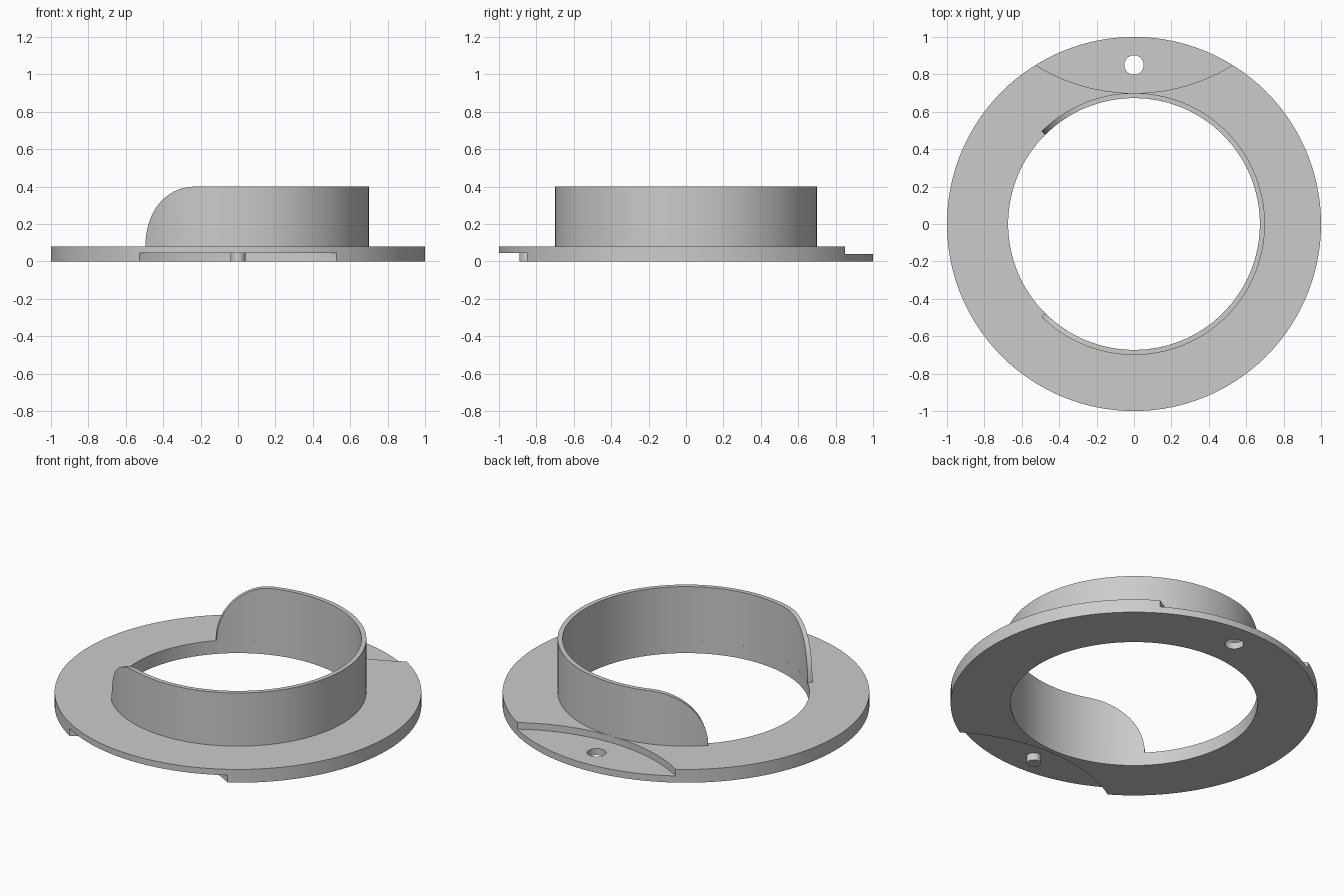
import bpy, bmesh
from math import sin, cos, pi, radians, sqrt

cube = bpy.data.objects.get("Cube")
if cube:
    bpy.data.objects.remove(cube, do_unlink=True)

OUTER, INNER, WALL = 1.0, 0.673, 0.70
BASE_H, RISE = 0.08, 0.32
TAB_Y, CUT_Y = 0.85, 1.70

grey = bpy.data.materials.new("plain grey")
grey.use_nodes = True
colour = (0.6, 0.6, 0.6, 1)
grey.diffuse_color = colour
grey.node_tree.nodes["Principled BSDF"].inputs["Base Color"].default_value = colour


def finish(obj):
    bpy.ops.object.select_all(action="DESELECT")
    obj.select_set(True)
    bpy.context.view_layer.objects.active = obj
    bpy.ops.object.shade_smooth_by_angle(angle=radians(30))


def cylinder(name, radius, z0, z1, y=0, sides=128):
    bpy.ops.mesh.primitive_cylinder_add(
        vertices=sides, radius=radius, depth=z1 - z0, location=(0, y, (z0 + z1) / 2))
    obj = bpy.context.object
    obj.name = name
    obj.data.materials.append(grey)
    return obj


def cut(target, cutter):
    cutter.hide_render = True
    mod = target.modifiers.new("cut", "BOOLEAN")
    mod.operation, mod.solver, mod.object = "DIFFERENCE", "EXACT", cutter
    bpy.context.view_layer.objects.active = target
    bpy.ops.object.modifier_apply(modifier=mod.name)
    bpy.data.objects.remove(cutter, do_unlink=True)


# Flat ring with a stepped tab and pin hole at the back, and a notch below the front
ring = cylinder("base_ring", OUTER, 0, BASE_H)
cut(ring, cylinder("bore_cutter", INNER, -1, 1))
cut(ring, cylinder("back_step_cutter", 1, 0.04, 1, CUT_Y, 256))
cut(ring, cylinder("front_notch_cutter", 1, -1, 0.044, -CUT_Y, 256))
cut(ring, cylinder("pin_hole_cutter", 0.052, -1, 1, TAB_Y, 48))
finish(ring)

# Locating pin in the front notch
finish(cylinder("locating_pin", 0.04, 0, 0.05, -TAB_Y, 48))

# Upright collar: three quarters of a circle with rounded upper ends
half = radians(135)
corner = RISE / WALL
steps = 24
ends = [(half - corner * (1 - cos(t)), RISE * sin(t))
        for t in (pi / 2 * i / steps for i in range(steps + 1))]
span = half - corner
middle = [(-span + 2 * span * i / 90, RISE) for i in range(1, 90)]
profile = [(-a, h) for a, h in ends] + middle + ends[::-1]

bm = bmesh.new()
rows = []
for a, h in profile:
    corners = ((INNER, 0), (WALL, 0), (WALL, h), (INNER, h))
    rows.append([bm.verts.new((r * cos(a), r * sin(a), BASE_H + z)) for r, z in corners])
for p, q in zip(rows, rows[1:]):
    for i in range(4):
        j = (i + 1) % 4
        bm.faces.new((p[i], p[j], q[j], q[i]))
bmesh.ops.remove_doubles(bm, verts=bm.verts, dist=0.00001)
bmesh.ops.recalc_face_normals(bm, faces=bm.faces)
mesh = bpy.data.meshes.new("collar")
bm.to_mesh(mesh)
bm.free()
mesh.materials.append(grey)
collar = bpy.data.objects.new("collar", mesh)
bpy.context.collection.objects.link(collar)
finish(collar)
